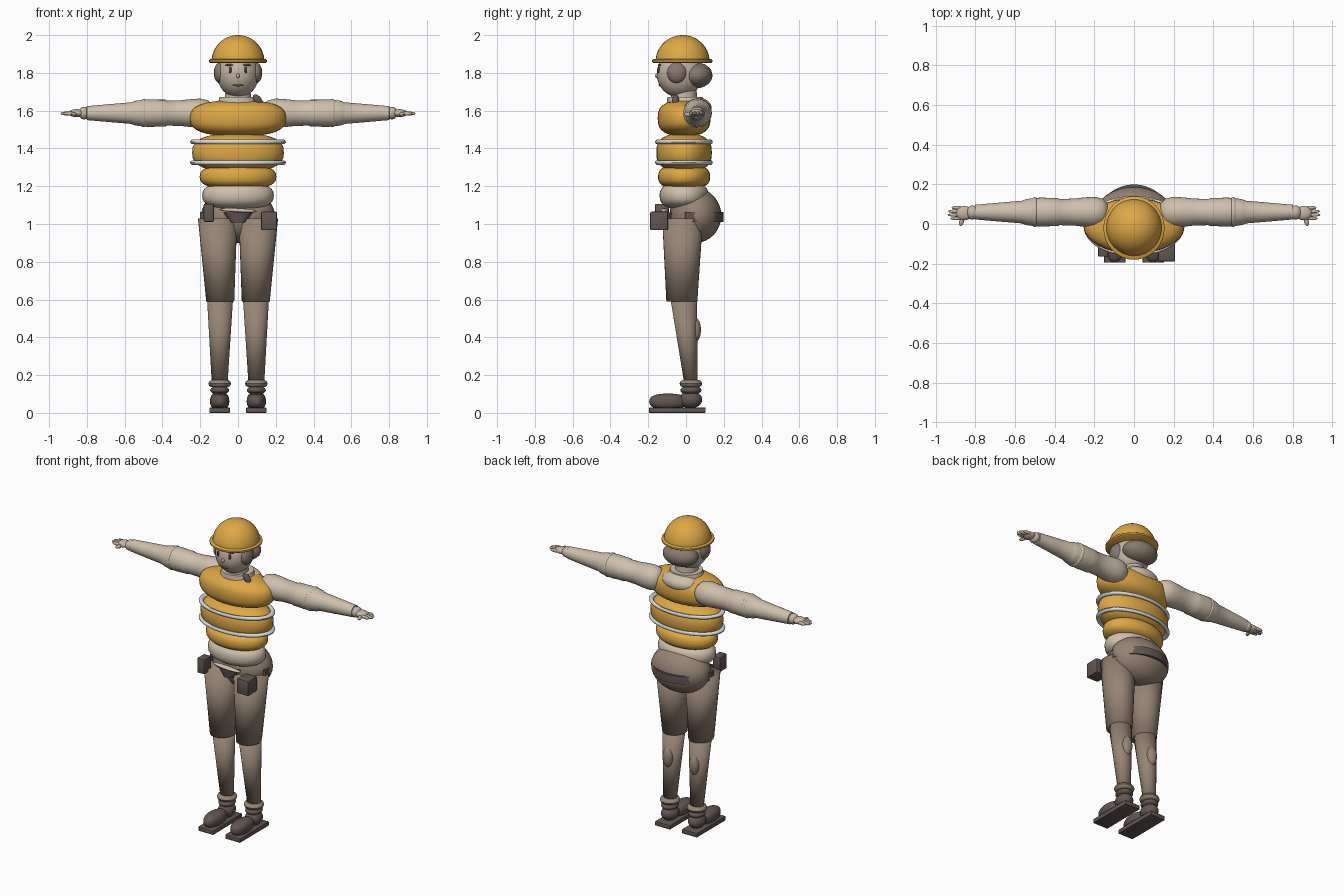
import bpy, bmesh, math
from mathutils import Vector, Matrix, Euler

if "Cube" in bpy.data.objects:
    bpy.data.objects.remove(bpy.data.objects["Cube"])


def material(name, rgb):
    m = bpy.data.materials.new(name)
    lin = [((c / 255 + 0.055) / 1.055) ** 2.4 for c in rgb]
    m.diffuse_color = (*lin, 1)
    m.use_nodes = True
    m.node_tree.nodes["Principled BSDF"].inputs["Base Color"].default_value = m.diffuse_color
    return m


YELLOW = material("safety_yellow", (222, 168, 70))
SHIRT = material("shirt_beige", (207, 192, 172))
SKIN = material("skin", (198, 182, 165))
TROUSER = material("trouser_brown", (150, 132, 116))
HAIR = material("hair_brown", (136, 121, 110))
DARK = material("dark_leather", (98, 86, 82))
STRIPE = material("reflective_grey", (216, 218, 220))
INK = material("face_dark", (70, 58, 54))


def finish(name, bm, mat, mirror=False, angle=40):
    bmesh.ops.remove_doubles(bm, verts=bm.verts, dist=1e-5)
    bmesh.ops.recalc_face_normals(bm, faces=bm.faces)
    me = bpy.data.meshes.new(name)
    bm.to_mesh(me)
    bm.free()
    me.materials.append(mat)
    me.shade_smooth()
    if angle < 180:
        me.set_sharp_from_angle(angle=math.radians(angle))
    ob = bpy.data.objects.new(name, me)
    bpy.context.collection.objects.link(ob)
    if mirror:
        ob.modifiers.new("mirror", "MIRROR").use_mirror_merge = False
    return ob


def lathe(name, profile, mat, centre=(0, 0, 0), scale=(1, 1, 1), rot=(0, 0, 0),
          arc=(0, 360), seg=32, mirror=False, angle=40):
    """Spin (radius, height) points round z, then scale, turn and move."""
    bm = bmesh.new()
    full = arc[1] - arc[0] == 360
    rings = []
    for i in range(seg + 1):
        a = math.radians(arc[0] + (arc[1] - arc[0]) * i / seg)
        rings.append([bm.verts.new((r * math.cos(a), r * math.sin(a), h)) for r, h in profile])
    for p, q in zip(rings, rings[1:]):
        for j in range(len(profile) - 1):
            bm.faces.new((p[j], q[j], q[j + 1], p[j + 1]))
    if not full:
        for ring in (rings[0], rings[-1]):
            bm.faces.new(ring[:-1])
    m = (Matrix.Translation(centre) @ Euler([math.radians(d) for d in rot]).to_matrix().to_4x4()
         @ Matrix.Diagonal((*scale, 1)))
    bm.transform(m)
    bmesh.ops.remove_doubles(bm, verts=bm.verts, dist=1e-5)
    bmesh.ops.dissolve_degenerate(bm, edges=bm.edges, dist=1e-6)
    return finish(name, bm, mat, mirror, angle)


def ball(name, centre, radii, mat, power=1.0, n=16, **kw):
    prof = []
    for i in range(n + 1):
        a = math.pi * (i / n - 0.5)
        s = math.sin(a)
        r = 0 if i in (0, n) else math.cos(a) ** power
        prof.append((r, math.copysign(abs(s) ** power, s)))
    return lathe(name, prof, mat, centre, radii, **kw)


def loft(name, rings, mat, mirror=False, angle=180, seg=32):
    """Skin over ellipses given as (x, y, z, rx, ry), with closed ends."""
    bm = bmesh.new()
    loops = [[bm.verts.new((x + rx * math.cos(math.tau * i / seg),
                            y + ry * math.sin(math.tau * i / seg), z)) for i in range(seg)]
             for x, y, z, rx, ry in rings]
    for p, q in zip(loops, loops[1:]):
        for i in range(seg):
            k = (i + 1) % seg
            bm.faces.new((p[i], p[k], q[k], q[i]))
    bm.faces.new(loops[0])
    bm.faces.new(loops[-1])
    return finish(name, bm, mat, mirror, angle)


def box(name, lo, hi, mat, bevel=0.0, mirror=False):
    bm = bmesh.new()
    lo, hi = Vector(lo), Vector(hi)
    bmesh.ops.create_cube(bm, size=1)
    bm.transform(Matrix.Translation((lo + hi) / 2) @ Matrix.Diagonal((*(hi - lo), 1)))
    if bevel:
        bmesh.ops.bevel(bm, geom=bm.edges[:], offset=bevel, segments=2, affect="EDGES", profile=0.5)
    return finish(name, bm, mat, mirror, 30)


def ring_profile(r, thick, high, n=10):
    return [(r + thick * math.cos(math.tau * i / n), high * math.sin(math.tau * i / n))
            for i in range(n)] + [(r + thick, 0)]


# Helmet: dome and brim
dome = [(math.cos(math.radians(a)), math.sin(math.radians(a))) for a in range(0, 90, 6)]
lathe("helmet_dome", [(0, 0)] + dome + [(0, 1)], YELLOW, (0, -0.018, 1.86), (0.14, 0.143, 0.14))
lathe("helmet_brim", [(0, -.01), (.148, -.01), (.154, -.005), (.154, .005), (.148, .01), (0, .01)],
      YELLOW, (0, -0.02, 1.863), (1, 1.04, 1))

# Head, hair and face
ball("head", (0, -0.033, 1.795), (0.112, 0.122, 0.126), SKIN)
ball("back_hair", (0, 0.055, 1.787), (0.115, 0.085, 0.068), HAIR)
ball("side_hair", (0.095, -0.048, 1.80), (0.033, 0.052, 0.055), HAIR, mirror=True)
ball("nose", (0, -0.153, 1.785), (0.009, 0.012, 0.013), SKIN)
ball("eye", (0.041, -0.144, 1.815), (0.008, 0.008, 0.017), INK, mirror=True)
ball("eyebrow", (0.047, -0.140, 1.842), (0.022, 0.008, 0.005), HAIR, mirror=True)
ball("mouth", (0, -0.137, 1.735), (0.028, 0.008, 0.006), HAIR)

# Neck and collar
loft("neck", [(0, -.01, 1.60, .075, .075), (0, -.01, 1.72, .065, .065)], SKIN, angle=40)
loft("collar", [(0, 0, 1.61, .125, .10), (0, -.005, 1.645, .105, .097), (0, -.005, 1.672, .098, .093)],
     SHIRT, angle=40)
ball("upper_back", (0, 0.06, 1.615), (0.12, 0.075, 0.055), SHIRT)
ball("shoulder_radio", (0.105, -0.055, 1.655), (0.02, 0.018, 0.036), DARK, rot=(0, -35, 0))

# Vest: three padded rolls with two reflective bands
ball("vest_chest", (0, -0.01, 1.56), (0.255, 0.14, 0.095), YELLOW, power=0.75)
ball("vest_middle", (0, -0.01, 1.378), (0.243, 0.147, 0.102), YELLOW, power=0.75)
ball("vest_lower", (0, -0.01, 1.25), (0.203, 0.138, 0.066), YELLOW, power=0.75)
for n, z in (("upper", 1.435), ("lower", 1.325)):
    lathe(n + "_vest_band", ring_profile(0.238, 0.016, 0.012), STRIPE, (0, -0.011, z), (1, 0.6, 1), seg=48)

# Waist and hips
ball("waist", (0, -0.01, 1.15), (0.19, 0.13, 0.075), SHIRT, power=0.8)
ball("hips", (0, 0.05, 1.045), (0.195, 0.137, 0.145), TROUSER)

# Legs
loft("thigh", [(.108, -.018, 1.03, .104, .108), (.094, -.022, 0.59, .074, .082)], TROUSER, mirror=True)
loft("shin", [(.095, -.013, 0.61, .069, .070), (.097, .026, 0.16, .042, .036)], TROUSER, mirror=True)
ball("calf", (0.095, 0.047, 0.44), (0.034, 0.032, 0.066), TROUSER, mirror=True)

# Boots
lathe("sock_roll", ring_profile(0.036, 0.024, 0.02), TROUSER, (0.097, 0.026, 0.155), mirror=True)
ball("boot_cuff", (0.097, 0.026, 0.12), (0.05, 0.056, 0.024), DARK, mirror=True)
ball("boot_ankle", (0.097, 0.024, 0.07), (0.05, 0.062, 0.046), DARK, mirror=True)
ball("boot_toe", (0.097, -0.095, 0.06), (0.051, 0.10, 0.042), DARK, power=0.8, mirror=True)
box("boot_sole", (0.043, -0.195, 0.0), (0.151, 0.104, 0.028), DARK, 0.004, mirror=True)

# Belt, buckle and pouches
lathe("belt", [(.186, -.026), (.204, -.026), (.204, .026), (.186, .026), (.186, -.026)], DARK,
      (0, -0.005, 1.037), (0.98, 1, 1), arc=(0, 180))
ball("belt_front_strap", (0, -0.115, 1.072), (0.1, 0.018, 0.011), SHIRT, rot=(0, 3, 0))
loft("belt_buckle", [(0, -.085, 1.008, .04, .032), (0, -.085, 1.062, .078, .04)], DARK, angle=40)
box("tall_pouch", (-0.182, -0.165, 1.01), (-0.128, -0.09, 1.107), DARK, 0.008)
box("square_pouch", (0.122, -0.19, 0.967), (0.207, -0.095, 1.065), DARK, 0.008)

# Arms run along x: (radius, distance from the middle)
arm = [(0, .125), (.045, .135), (.068, .16), (.077, .2), (.074, .25), (.068, .30), (.066, .375),
       (.071, .385), (.071, .42), (.073, .46), (.072, .49), (.066, .54), (.061, .555), (.057, .565),
       (.05, .65), (.037, .80), (0, .81)]
lathe("sleeve", arm, SHIRT, (0, 0.06, 1.587), rot=(0, 90, 0), mirror=True)
lathe("sleeve_cuff", ring_profile(0.066, 0.009, 0.012), SHIRT, (0.50, 0.06, 1.587),
      rot=(0, 90, 0), mirror=True)
ball("wrist", (0.815, 0.058, 1.587), (0.03, 0.036, 0.033), SKIN, mirror=True)
ball("palm", (0.855, 0.055, 1.587), (0.042, 0.036, 0.021), SKIN, mirror=True)
for i, tip in enumerate((0.925, 0.94, 0.938, 0.92)):
    y = 0.028 + 0.018 * i
    ball(f"finger_{i + 1}", ((0.86 + tip) / 2, y, 1.585), ((tip - 0.86) / 2, 0.009, 0.01), SKIN,
         n=10, seg=14, power=0.8, mirror=True)
ball("thumb", (0.868, 0.015, 1.58), (0.012, 0.027, 0.012), SKIN, rot=(0, 0, 15), n=10, seg=14, mirror=True)
